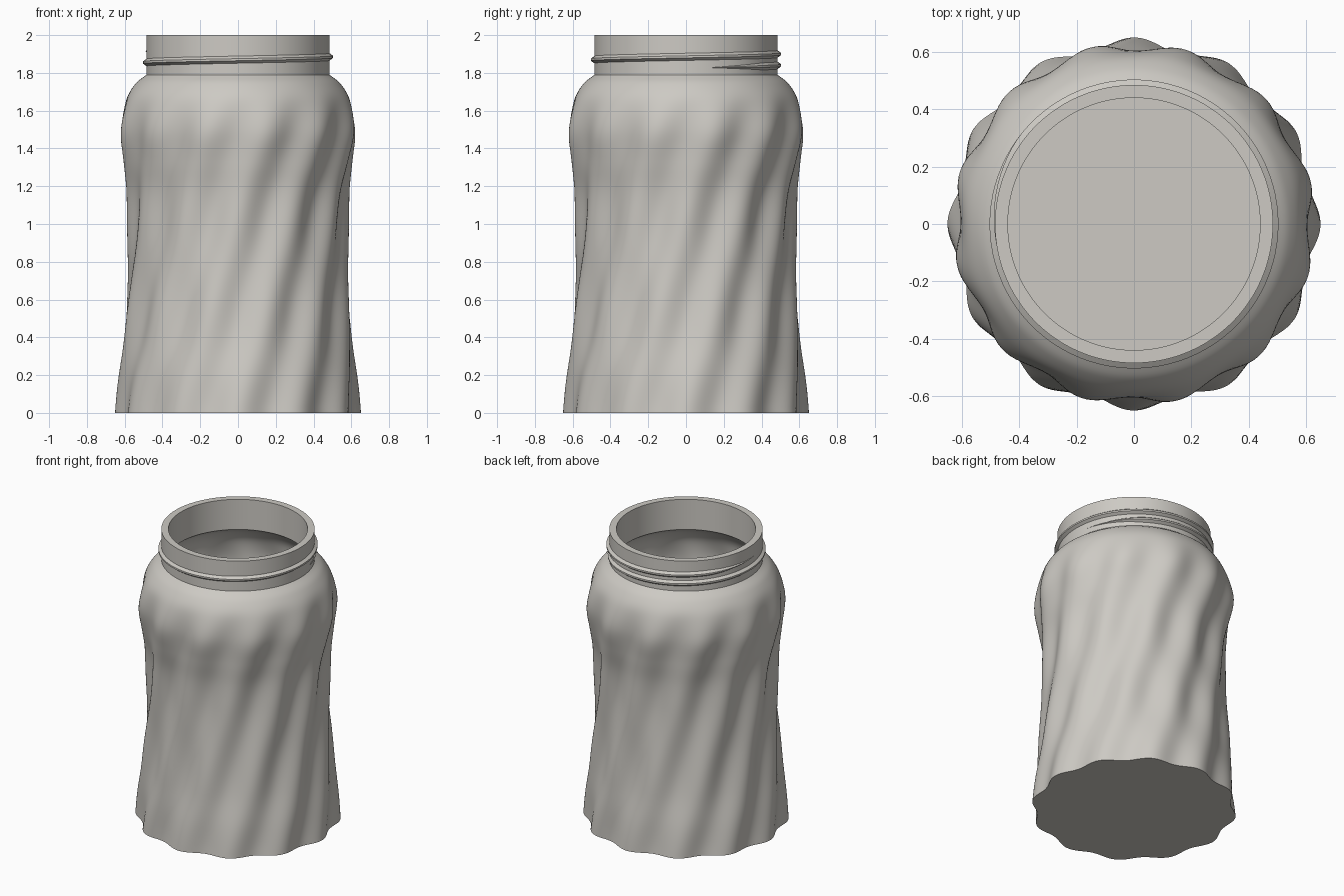
import bpy, bmesh
from math import sin, cos, radians, pi
from mathutils import Vector

cube = bpy.data.objects.get("Cube")
if cube:
    bpy.data.objects.remove(cube, do_unlink=True)

COLOUR = (0.61, 0.59, 0.55, 1)
mat = bpy.data.materials.new("warm grey")
mat.use_nodes = True
mat.diffuse_color = COLOUR
mat.node_tree.nodes["Principled BSDF"].inputs["Base Color"].default_value = COLOUR

SEGMENTS = 192
LOBES = 12
TWIST = radians(29)      # flute rotation per unit of height
WALL = 0.045
NECK_Z, NECK_R = 1.79, 0.485


def finish(bm, name):
    bmesh.ops.recalc_face_normals(bm, faces=bm.faces)
    mesh = bpy.data.meshes.new(name)
    bm.to_mesh(mesh)
    bm.free()
    mesh.materials.append(mat)
    obj = bpy.data.objects.new(name, mesh)
    bpy.context.collection.objects.link(obj)
    bpy.ops.object.select_all(action='DESELECT')
    obj.select_set(True)
    bpy.context.view_layer.objects.active = obj
    bpy.ops.object.shade_smooth_by_angle(angle=radians(32))
    return obj


def smooth_profile(points, steps):
    """Catmull-Rom curve through (radius, height) points."""
    p = [Vector(q) for q in points]
    p = [2 * p[0] - p[1]] + p + [2 * p[-1] - p[-2]]
    out = []
    for a, b, c, d in zip(p, p[1:], p[2:], p[3:]):
        for i in range(steps):
            t = i / steps
            out.append(0.5 * (2 * b + (c - a) * t + (2 * a - 5 * b + 4 * c - d) * t * t
                              + (3 * b - a - 3 * c + d) * t ** 3))
    return out + [p[-2]]


def flute(angle, z):
    """Twisted lobes that die out over the shoulder."""
    fade = min(1, max(0, (1.76 - z) / 0.36))
    fade = fade * fade * (3 - 2 * fade)
    main = 0.016 * cos(LOBES * (angle - TWIST * z))
    cross = 0.003 * cos(LOBES * (angle + TWIST * z))
    return fade * (main + cross)


def ring(bm, radius, z, wave_z=None):
    verts = []
    for i in range(SEGMENTS):
        a = 2 * pi * i / SEGMENTS
        r = radius + (flute(a, wave_z) if wave_z is not None else 0)
        verts.append(bm.verts.new((r * cos(a), r * sin(a), z)))
    return verts


def bridge(bm, lower, upper):
    n = len(lower)
    for i in range(n):
        j = (i + 1) % n
        bm.faces.new((lower[i], lower[j], upper[j], upper[i]))


# Jar: fluted outside, plain neck, hollow inside
profile = smooth_profile([(0.632, 0), (0.619, 0.2), (0.597, 0.4), (0.582, 0.6), (0.573, 0.8),
                          (0.569, 1.0), (0.575, 1.17), (0.598, 1.33), (0.619, 1.5),
                          (0.596, 1.65), (0.545, 1.74), (NECK_R, NECK_Z)], 6)
bm = bmesh.new()
rings = [ring(bm, r, z, z) for r, z in profile]
rings.append(ring(bm, NECK_R, 2.0))
rings.append(ring(bm, NECK_R - WALL, 2.0))
for r, z in reversed(profile):
    rings.append(ring(bm, r - WALL, 0.04 + z * (NECK_Z - 0.04) / NECK_Z, z))
for lower, upper in zip(rings, rings[1:]):
    bridge(bm, lower, upper)
bm.faces.new(rings[0])
bm.faces.new(rings[-1])
finish(bm, "jar_body")

# Screw thread: ridge winding up the neck, tapered at both ends
START, END, STEP = 12, 548, 4
bm = bmesh.new()
sections = []
for deg in range(START, END + 1, STEP):
    a = radians(deg)
    grow = max(0.04, min(1, (deg - START) / 45, (END - deg) / 45))
    z = 1.84 + 0.06 * (deg - 90) / 360
    half = 0.022 * grow
    section = []
    for r, dz in ((NECK_R - 0.004, -half), (NECK_R + 0.019 * grow, -half * 0.25),
                  (NECK_R + 0.019 * grow, half * 0.25), (NECK_R - 0.004, half)):
        section.append(bm.verts.new((r * cos(a), r * sin(a), z + dz)))
    sections.append(section)
for lower, upper in zip(sections, sections[1:]):
    bridge(bm, lower, upper)
bm.faces.new(sections[0])
bm.faces.new(sections[-1])
finish(bm, "neck_thread")
